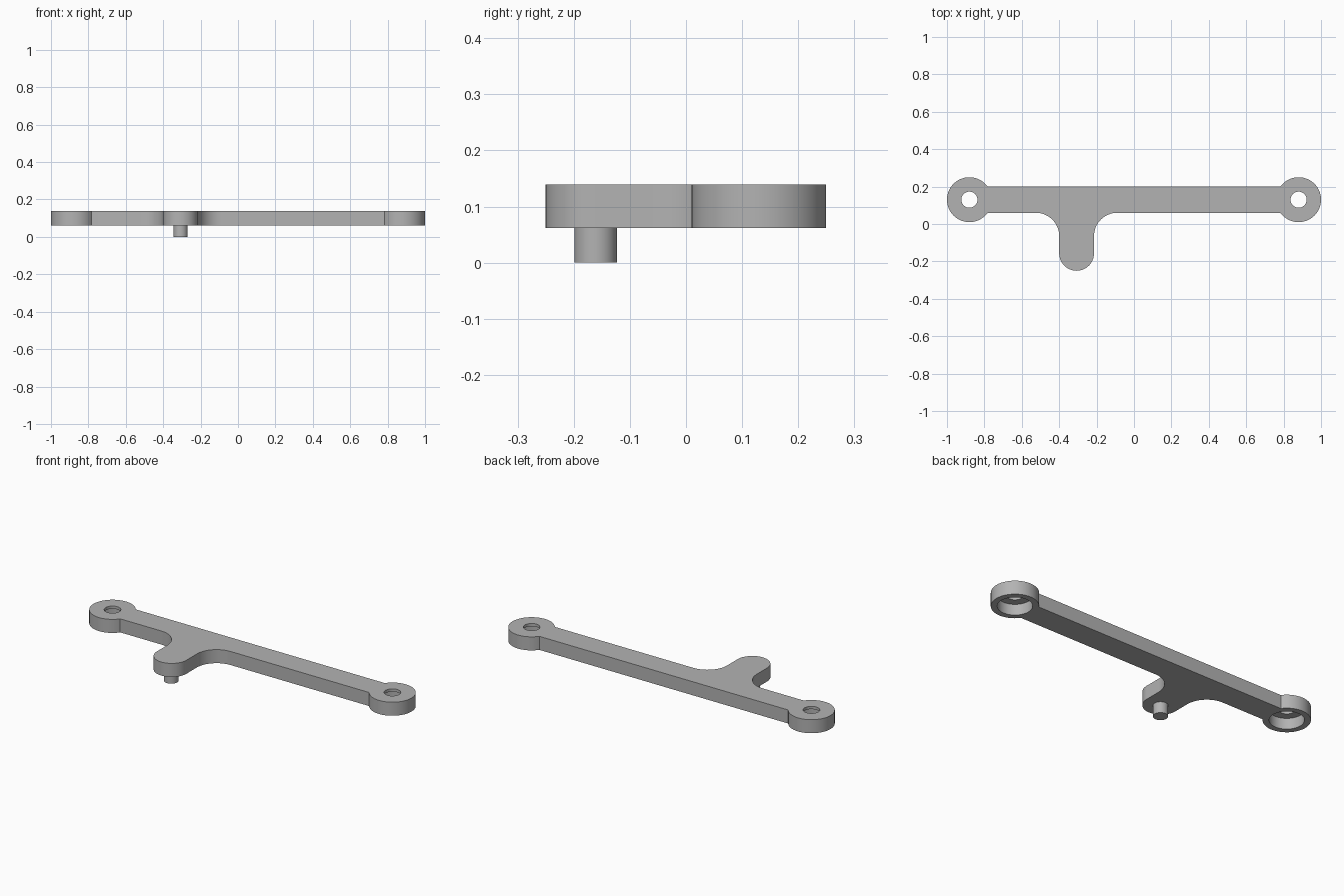
import bpy, bmesh
from math import pi, asin, cos, sin, radians

if "Cube" in bpy.data.objects:
    bpy.data.objects.remove(bpy.data.objects["Cube"], do_unlink=True)

BOTTOM, TOP = 0.062, 0.139        # plate underside and upper face
EYE_X, EYE_Y, EYE_R = 0.88, 0.13, 0.12
HALF_BAR = 0.07
ARM_X, ARM_Y, ARM_R = -0.307, -0.157, 0.093
FILLET = 0.125

grey = bpy.data.materials.new("plain grey")
grey.use_nodes = True
grey.diffuse_color = (0.45, 0.45, 0.45, 1)
grey.node_tree.nodes["Principled BSDF"].inputs["Base Color"].default_value = (0.45, 0.45, 0.45, 1)


def arc(cx, cy, r, start, end, steps):
    """Points along an arc, end points included."""
    return [(cx + r * cos(start + (end - start) * i / steps),
             cy + r * sin(start + (end - start) * i / steps)) for i in range(steps + 1)]


def prism(name, outline, low, high):
    """Extrude a counter-clockwise outline between two heights."""
    bm = bmesh.new()
    base = bm.faces.new([bm.verts.new((x, y, low)) for x, y in outline])
    side = bmesh.ops.extrude_face_region(bm, geom=[base])
    moved = [v for v in side["geom"] if isinstance(v, bmesh.types.BMVert)]
    bmesh.ops.translate(bm, verts=moved, vec=(0, 0, high - low))
    bmesh.ops.recalc_face_normals(bm, faces=bm.faces)
    mesh = bpy.data.meshes.new(name)
    bm.to_mesh(mesh)
    bm.free()
    mesh.materials.append(grey)
    obj = bpy.data.objects.new(name, mesh)
    bpy.context.collection.objects.link(obj)
    return obj


def disc(name, x, y, r, low, high, steps=64):
    return prism(name, arc(x, y, r, 0, 2 * pi, steps)[:-1], low, high)


# Link plate: two round eyes, straight bar and filleted side arm in one outline
a = asin(HALF_BAR / EYE_R)
bar_low = EYE_Y - HALF_BAR
outline = arc(EYE_X, EYE_Y, EYE_R, a - pi, pi - a, 56)
outline += arc(-EYE_X, EYE_Y, EYE_R, a, 2 * pi - a, 56)
outline += arc(ARM_X - ARM_R - FILLET, bar_low - FILLET, FILLET, pi / 2, 0, 16)
outline += arc(ARM_X, ARM_Y, ARM_R, pi, 2 * pi, 32)
outline += arc(ARM_X + ARM_R + FILLET, bar_low - FILLET, FILLET, pi, pi / 2, 16)
plate = prism("link_plate", outline, BOTTOM, TOP)

# Through holes with wide counterbores from below
cutters = []
for side, x in (("left", EYE_X), ("right", -EYE_X)):
    cutters.append(disc(side + "_counterbore_cutter", x, EYE_Y, 0.088, BOTTOM - 0.05, TOP - 0.016))
    cutters.append(disc(side + "_hole_cutter", x, EYE_Y, 0.043, BOTTOM - 0.07, TOP + 0.05))
bpy.context.view_layer.objects.active = plate
for cutter in cutters:
    cutter.hide_render = True
    cut = plate.modifiers.new(cutter.name, "BOOLEAN")
    cut.operation = "DIFFERENCE"
    cut.solver = "EXACT"
    cut.object = cutter
    bpy.ops.object.modifier_apply(modifier=cut.name)
for cutter in cutters:
    bpy.data.objects.remove(cutter, do_unlink=True)

# Pin below the arm
pin = disc("pivot_pin", ARM_X, -0.161, 0.038, 0, BOTTOM + 0.01, 48)

# Smooth round walls, crisp rims
bpy.ops.object.select_all(action="DESELECT")
for obj in (plate, pin):
    obj.select_set(True)
bpy.ops.object.shade_smooth_by_angle(angle=radians(30))
